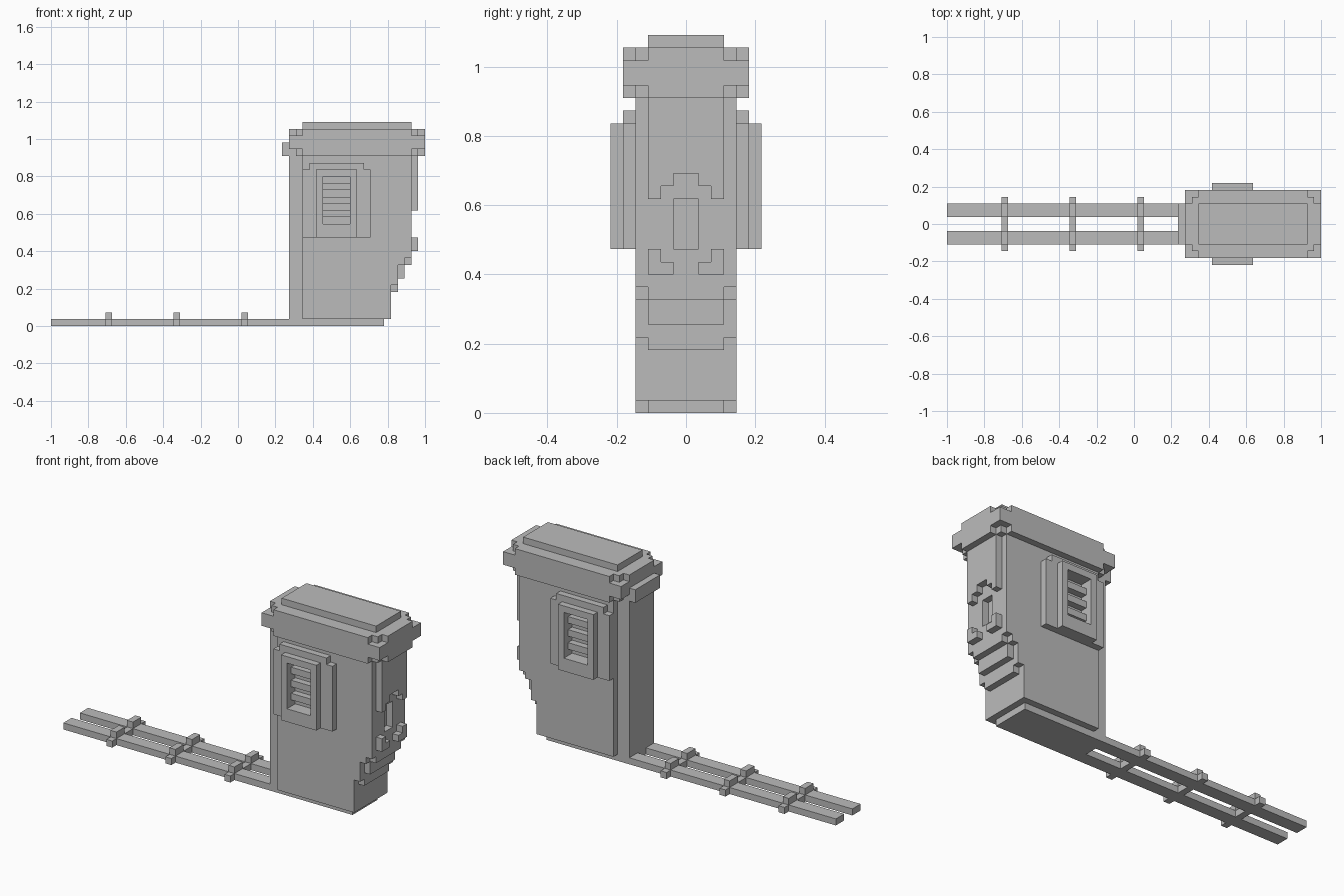
import bpy
import bmesh
from mathutils import Vector

default_cube = bpy.data.objects.get("Cube")
if default_cube:
    bpy.data.objects.remove(default_cube, do_unlink=True)

# The whole model sits on a cubic grid, 55 cells long
LENGTH = 55
CELL = 2 / LENGTH

stone = bpy.data.materials.new("plain_grey")
stone.use_nodes = True
stone.diffuse_color = (0.5, 0.5, 0.5, 1)
stone.node_tree.nodes["Principled BSDF"].inputs["Base Color"].default_value = stone.diffuse_color


def block(bm, x, y, z):
    """Add one box to the mesh; x, y, z are (low, high) ranges in cells."""
    low = Vector((x[0] - LENGTH / 2, y[0], z[0])) * CELL
    high = Vector((x[1] - LENGTH / 2, y[1], z[1])) * CELL
    made = bmesh.ops.create_cube(bm, size=1)
    size = high - low
    for vert in made["verts"]:
        vert.co = (low + high) / 2 + Vector(a * b for a, b in zip(vert.co, size))


def pair(bm, x, y, z):
    """Add a box and its mirror image across the centre line."""
    block(bm, x, y, z)
    block(bm, x, (-y[1], -y[0]), z)


def centred(bm, x, half_width, z):
    block(bm, x, (-half_width, half_width), z)


def finish(name, bm):
    mesh = bpy.data.meshes.new(name)
    bm.to_mesh(mesh)
    bm.free()
    mesh.materials.append(stone)
    part = bpy.data.objects.new(name, mesh)
    bpy.context.collection.objects.link(part)
    return part


# Two long rails
bm = bmesh.new()
pair(bm, (0, 35), (1, 3), (0, 1))
finish("rails", bm)

# Cross ties with a raised clamp over each rail
for number, start in enumerate(range(8, 29, 10)):
    bm = bmesh.new()
    span = (start, start + 1)
    centred(bm, span, 1, (0, 1))
    pair(bm, span, (3, 4), (0, 1))
    pair(bm, span, (1, 3), (1, 2))
    finish(f"cross_tie_{number + 1}", bm)

# Narrow core, stepping outward towards the top
bm = bmesh.new()
bottom = 0
for top, end in ((1, 49), (5, 50), (7, 51), (9, 52), (13, 53), (17, 52), (25, 53)):
    centred(bm, (35, end), 3, (bottom, top))
    bottom = top
# cheeks beside the recessed slot
pair(bm, (52, 53), (1, 3), (13, 17))
finish("body_core", bm)

# Side walls, one cell thick, with their own stepped edge
bm = bmesh.new()
bottom = 1
for top, end in ((6, 50), (9, 51), (10, 52), (25, 53)):
    pair(bm, (37, end), (3, 4), (bottom, top))
    bottom = top
finish("side_walls", bm)

# End plate with a stepped arch along its lower edge
bm = bmesh.new()
centred(bm, (53, 54), 1, (19, 25))
for inner in (1, 2):
    pair(bm, (53, 54), (inner, inner + 1), (19 - inner, 25))
    if inner == 2:
        continue
finish("arched_end_plate", bm)

# Stepped brackets below the slot
bm = bmesh.new()
for inner in (1, 2):
    pair(bm, (53, 54), (inner, inner + 1), (11, 11 + inner))
finish("slot_brackets", bm)

# Cap with stepped corners on its lowest and highest layers
bm = bmesh.new()
centred(bm, (35, 55), 5, (26, 28))
for bottom in (25, 28):
    for step in range(3):
        centred(bm, (35 + step, 55 - step), 3 + step, (bottom, bottom + 1))
finish("cap", bm)

bm = bmesh.new()
centred(bm, (37, 53), 3, (29, 30))
finish("cap_top", bm)

bm = bmesh.new()
centred(bm, (34, 35), 3, (25, 27))
finish("cap_back_ledge", bm)

# Window surround and frame, built around the vent opening
bm = bmesh.new()
for depth, left, right, top in ((4, 37, 47, 23), (5, 39, 45, 23)):
    layer = (depth, depth + 1)
    pair(bm, (left, 40), layer, (13, top))
    pair(bm, (44, right), layer, (13, top))
    pair(bm, (40, 44), layer, (13, 15))
    pair(bm, (40, 44), layer, (22, top))
pair(bm, (38, 46), (4, 5), (23, 24))
finish("window_frames", bm)

# Vent slats
bm = bmesh.new()
for bottom in range(16, 22, 2):
    pair(bm, (40, 44), (4, 5), (bottom, bottom + 1))
finish("vent_slats", bm)
